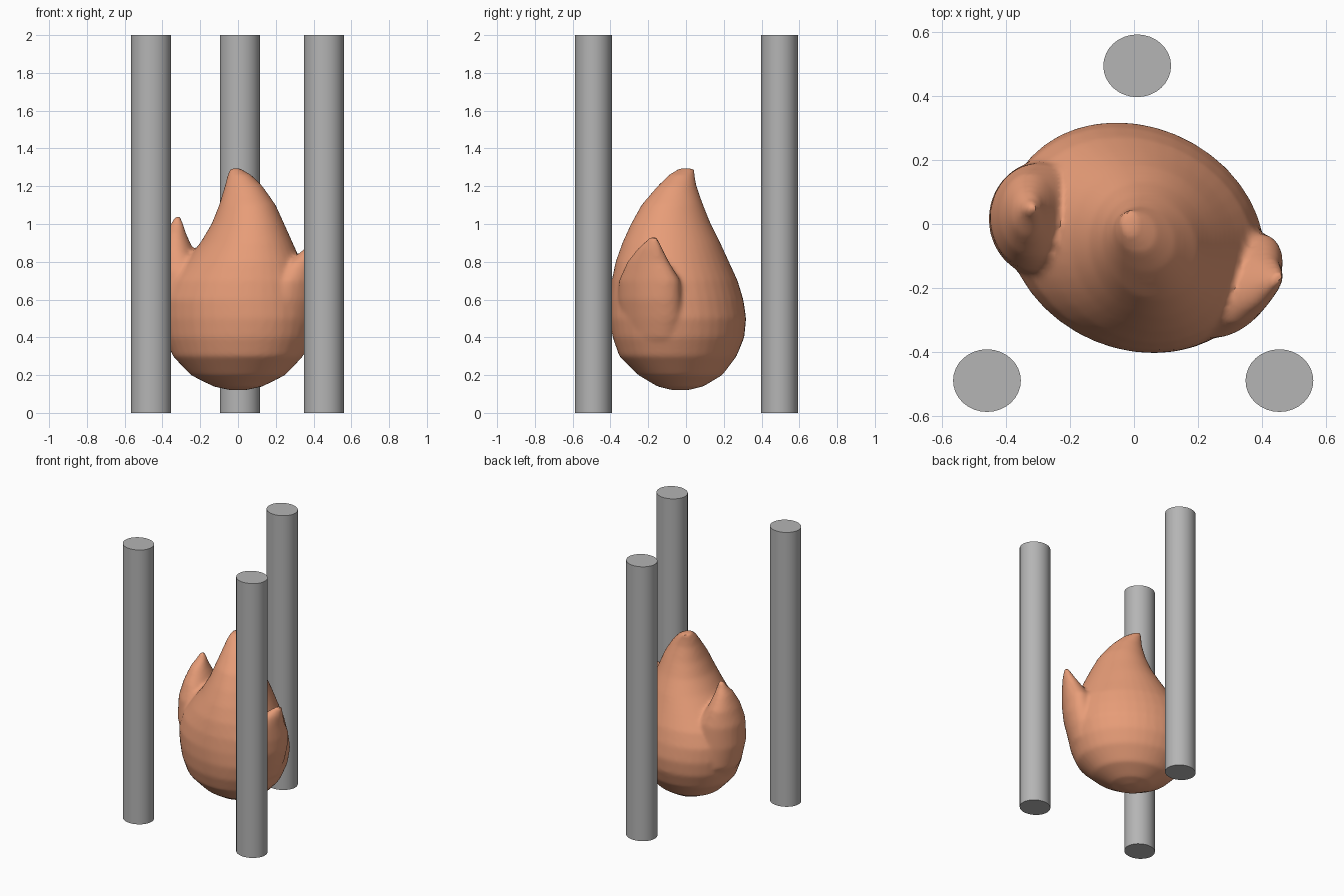
import bpy, bmesh, math

if "Cube" in bpy.data.objects:
    bpy.data.objects.remove(bpy.data.objects["Cube"])

def material(name, rgb):
    m = bpy.data.materials.new(name)
    m.diffuse_color = (*rgb, 1)
    m.use_nodes = True
    m.node_tree.nodes["Principled BSDF"].inputs["Base Color"].default_value = m.diffuse_color
    return m

CLAY = material("terracotta", (0.80, 0.335, 0.187))
GREY = material("grey", (0.46, 0.46, 0.46))

def loft(name, sections, shear_y=0.0, shear_x=0.0, n=40):
    """Skin oval rings given as (z, x min, x max, y min, y max)."""
    bm = bmesh.new()
    rings = []
    for z, x0, x1, y0, y1 in sections:
        ring = []
        for i in range(n):
            a = 2 * math.pi * i / n
            dx = (x1 - x0) / 2 * math.cos(a)
            dy = (y1 - y0) / 2 * math.sin(a)
            ring.append(bm.verts.new(((x0 + x1) / 2 + dx + shear_x * dy,
                                      (y0 + y1) / 2 + dy + shear_y * dx, z)))
        rings.append(ring)
    for lo, hi in zip(rings, rings[1:]):
        for i in range(n):
            j = (i + 1) % n
            bm.faces.new((lo[i], lo[j], hi[j], hi[i]))
    bm.faces.new(rings[0][::-1])
    bm.faces.new(rings[-1])
    me = bpy.data.meshes.new(name)
    bm.to_mesh(me)
    bm.free()
    me.materials.append(CLAY)
    ob = bpy.data.objects.new(name, me)
    bpy.context.collection.objects.link(ob)
    return ob

def activate(ob):
    bpy.ops.object.select_all(action='DESELECT')
    ob.select_set(True)
    bpy.context.view_layer.objects.active = ob

# Main flame-shaped bulb
body = loft("flame_body", [
    (0.12, -0.04, 0.04, -0.07, 0.01),
    (0.14, -0.13, 0.13, -0.15, 0.09),
    (0.20, -0.25, 0.25, -0.25, 0.19),
    (0.30, -0.345, 0.345, -0.35, 0.265),
    (0.40, -0.385, 0.39, -0.385, 0.305),
    (0.50, -0.40, 0.41, -0.40, 0.315),
    (0.60, -0.40, 0.40, -0.40, 0.30),
    (0.70, -0.36, 0.38, -0.39, 0.27),
    (0.80, -0.28, 0.335, -0.37, 0.225),
    (0.90, -0.20, 0.29, -0.335, 0.18),
    (1.00, -0.14, 0.245, -0.29, 0.13),
    (1.10, -0.10, 0.20, -0.235, 0.09),
    (1.20, -0.07, 0.13, -0.15, 0.055),
    (1.26, -0.055, 0.07, -0.09, 0.045),
    (1.295, -0.04, 0.01, -0.035, 0.045)], shear_y=-0.13)

# Side tongues of the flame
left = loft("left_tongue", [
    (0.33, -0.35, -0.20, -0.08, 0.12),
    (0.45, -0.425, -0.10, -0.15, 0.20),
    (0.60, -0.455, -0.10, -0.17, 0.20),
    (0.75, -0.45, -0.15, -0.15, 0.19),
    (0.86, -0.42, -0.235, -0.10, 0.16),
    (0.95, -0.385, -0.275, -0.04, 0.11),
    (1.00, -0.355, -0.29, 0.01, 0.08),
    (1.04, -0.335, -0.305, 0.035, 0.065)])
right = loft("right_tongue", [
    (0.30, 0.18, 0.31, -0.26, -0.08),
    (0.40, 0.20, 0.38, -0.31, -0.05),
    (0.50, 0.15, 0.415, -0.345, -0.02),
    (0.60, 0.15, 0.44, -0.36, -0.02),
    (0.70, 0.20, 0.45, -0.355, -0.03),
    (0.80, 0.28, 0.45, -0.31, -0.09),
    (0.87, 0.36, 0.46, -0.255, -0.125),
    (0.935, 0.435, 0.465, -0.185, -0.155)], shear_x=0.4)

# Fuse the tongues into the body and soften the joins
activate(body)
for tongue in (left, right):
    mod = body.modifiers.new("fuse", 'BOOLEAN')
    mod.operation = 'UNION'
    mod.solver = 'EXACT'
    mod.object = tongue
    bpy.ops.object.modifier_apply(modifier=mod.name)
    bpy.data.objects.remove(tongue)
mod = body.modifiers.new("remesh", 'REMESH')
mod.mode = 'VOXEL'
mod.voxel_size = 0.014
bpy.ops.object.modifier_apply(modifier=mod.name)
mod = body.modifiers.new("soften", 'SMOOTH')
mod.factor = 0.5
mod.iterations = 5
bpy.ops.object.modifier_apply(modifier=mod.name)
body.data.materials.clear()
body.data.materials.append(CLAY)
bpy.ops.object.shade_smooth_by_angle(angle=math.radians(40))

# Three surrounding pillars
for name, x, y in (("back_pillar", 0.01, 0.495),
                   ("front_left_pillar", -0.46, -0.49),
                   ("front_right_pillar", 0.455, -0.49)):
    bpy.ops.mesh.primitive_cylinder_add(vertices=32, radius=1, depth=2, location=(x, y, 1))
    pillar = bpy.context.object
    pillar.name = name
    pillar.scale = (0.106, 0.098, 1)
    bpy.ops.object.transform_apply(location=False, rotation=False, scale=True)
    pillar.data.materials.append(GREY)
    bpy.ops.object.shade_smooth_by_angle(angle=math.radians(30))
